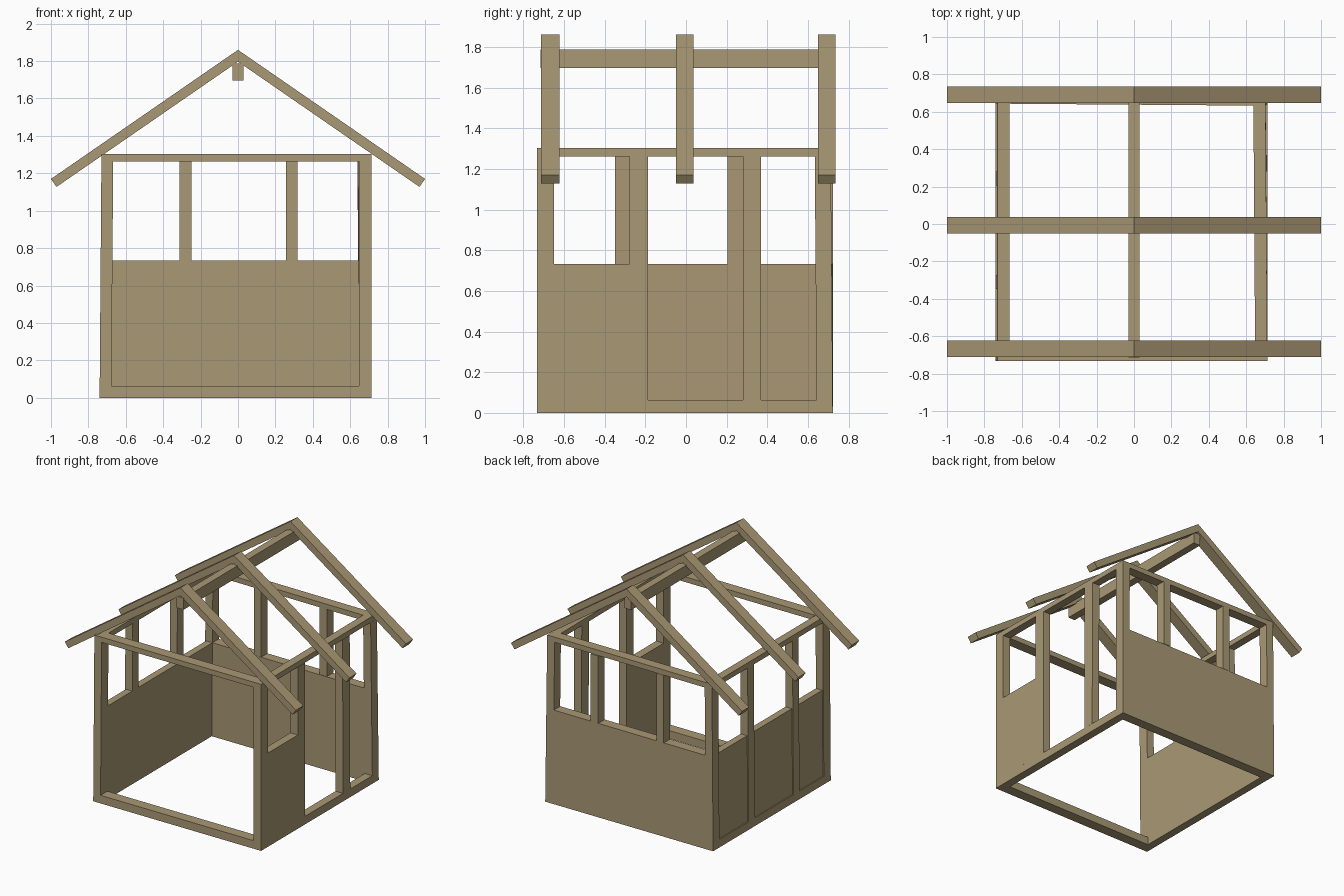
import bpy, math

if "Cube" in bpy.data.objects:
    bpy.data.objects.remove(bpy.data.objects["Cube"])

wood = bpy.data.materials.new("tan wood")
wood.diffuse_color = (0.40, 0.315, 0.178, 1)
wood.use_nodes = True
wood.node_tree.nodes["Principled BSDF"].inputs["Base Color"].default_value = wood.diffuse_color

QUADS = [(0, 1, 3, 2), (4, 6, 7, 5), (0, 4, 5, 1),
         (2, 3, 7, 6), (0, 2, 6, 4), (1, 5, 7, 3)]


def mesh(name, verts, faces):
    me = bpy.data.meshes.new(name)
    me.from_pydata(verts, [], faces)
    me.materials.append(wood)
    ob = bpy.data.objects.new(name, me)
    bpy.context.collection.objects.link(ob)
    return ob


def lean(x, y, z):
    # the hand-built frame leans in slightly on the left and at the back right
    t = 0.01 * z / 1.3
    if x < -0.6:
        x += t
    elif x > 0.6 and y > 0:
        x -= t * y / 0.72
        if y > 0.6:
            y -= t
    return (x, y, z)


def box(name, xs, ys, zs):
    return mesh(name, [lean(x, y, z) for x in xs for y in ys for z in zs], QUADS)


# outer and inner limits of the wall frame
XL, XLI, XRI, XR = -0.74, -0.677, 0.648, 0.713
YF, YFI, YBI, YB = -0.733, -0.648, 0.643, 0.722
BASE, SILL, TOP0, TOP = 0.063, 0.733, 1.262, 1.303

# sill beams on the ground and top plates
for label, z in (("base", (0, BASE)), ("top", (TOP0, TOP))):
    box(label + "_beam_front", (XLI, XRI), (YF, YFI), z)
    box(label + "_beam_back", (XLI, XRI), (YBI, YB), z)
    box(label + "_beam_left", (XL, XLI), (YF, YB), z)
    box(label + "_beam_right", (XRI, XR), (YF, YB), z)

# corner posts
for sx, xs in (("left", (XL, XLI)), ("right", (XRI, XR))):
    for sy, ys in (("front", (YF, YFI)), ("back", (YBI, YB))):
        box(f"corner_post_{sy}_{sx}", xs, ys, (BASE, TOP0))

# back wall: solid lower panel with two studs above
box("back_panel", (XLI, XRI), (YBI, YB), (0.063, SILL))
for x in (-0.312, 0.256):
    box("back_stud", (x, x + 0.063), (YBI, YB), (SILL, TOP0))

# left wall: studs with slightly recessed panels between
studs = [(-0.348, -0.272), (0.205, 0.282)]
for ys in studs:
    box("left_stud", (XL, XLI), ys, (BASE, TOP0))
for ys in ((YFI, studs[0][0]), (studs[0][1], studs[1][0]), (studs[1][1], YBI)):
    box("left_panel", (XL + 0.008, XLI), ys, (BASE, SILL))

# right wall: two studs, one panel, open doorway
for ys in ((-0.278, -0.187), (0.28, 0.37)):
    box("right_stud", (XRI, XR), ys, (BASE, TOP0))
box("right_panel", (XRI, XR), (YFI, -0.278), (BASE, SILL))

# ridge beam
box("ridge_beam", (-0.03, 0.03), (-0.715, 0.72), (1.697, 1.787))

# rafter pairs: a bent profile extruded along y
PEAK, EAVE, DROP = 1.86, 1.17, 0.052
a = math.atan2(PEAK - EAVE, 1.0)
ex, ez = 1 - DROP * math.sin(a), EAVE - DROP * math.cos(a)
inner = PEAK - DROP / math.cos(a)
prof = [(-1, EAVE), (-ex, ez), (0, inner), (ex, ez), (1, EAVE), (0, PEAK)]
for y0, y1 in ((-0.712, -0.622), (-0.05, 0.037), (0.648, 0.735)):
    v = [(x, y, z) for y in (y0, y1) for x, z in prof]
    f = [(0, 1, 2, 5), (5, 2, 3, 4), (11, 8, 7, 6), (10, 9, 8, 11)]
    f += [(i, i + 6, (i + 1) % 6 + 6, (i + 1) % 6) for i in range(6)]
    mesh("rafter_pair", v, f)
